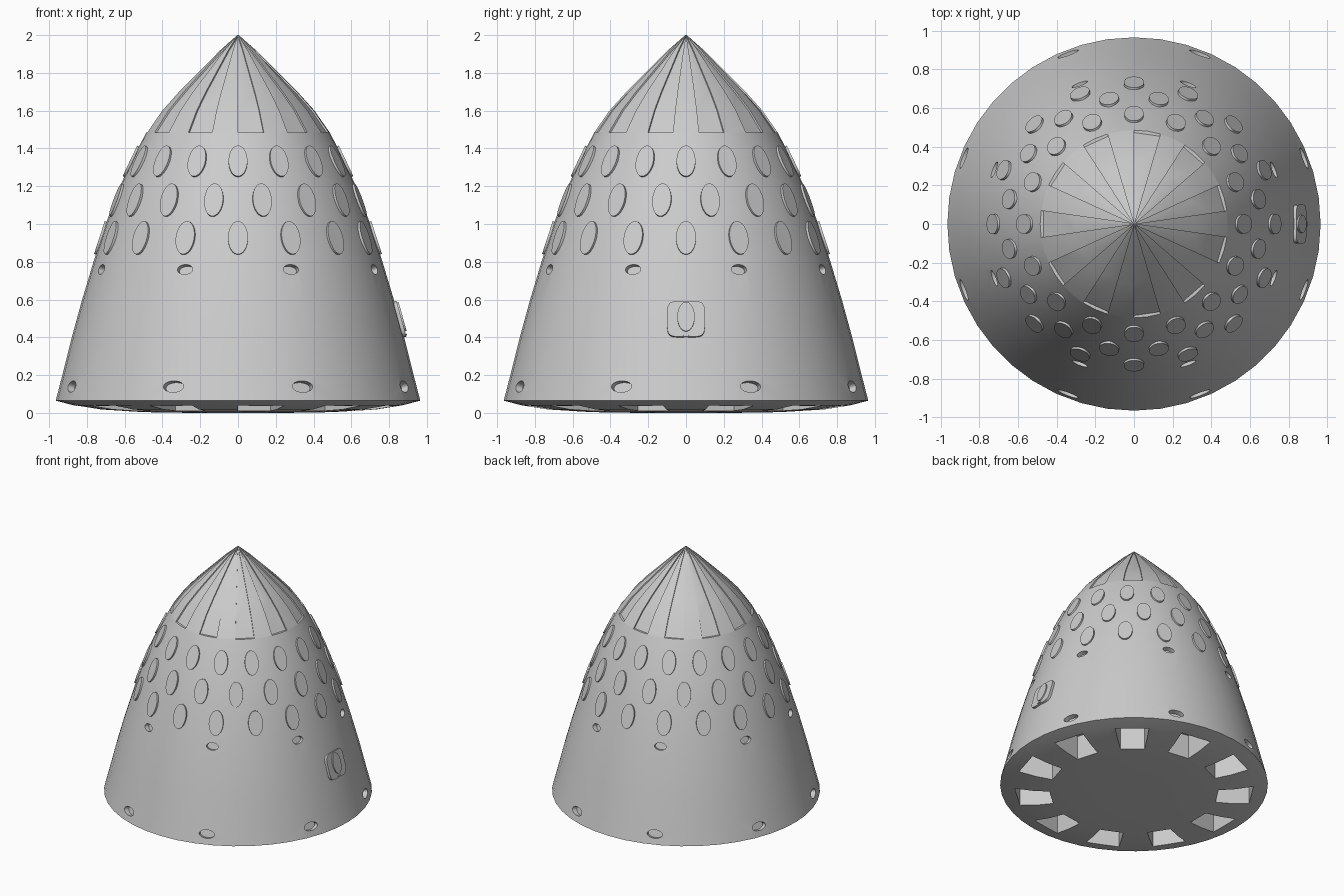
import bpy, bmesh, math
from mathutils import Matrix, Vector

if "Cube" in bpy.data.objects:
    bpy.data.objects.remove(bpy.data.objects["Cube"])

grey = bpy.data.materials.new("hull_grey")
grey.diffuse_color = (0.6, 0.6, 0.6, 1)
grey.use_nodes = True
grey.node_tree.nodes["Principled BSDF"].inputs["Base Color"].default_value = grey.diffuse_color

SIDES = 44
STEP = math.tau / 22            # angular width of one nose gore
FRONT = 1.5 * math.pi
HULL = [(0.965, 0.065), (0.93, 0.2), (0.88, 0.4), (0.825, 0.6), (0.765, 0.8),
        (0.70, 1.0), (0.625, 1.2), (0.53, 1.4), (0.485, 1.485)]
BASE = [(0.5, 0.004), (0.73, 0.018), (0.87, 0.04)]
NOSE = [(0.485, 1.485), (0.405, 1.6), (0.315, 1.7), (0.195, 1.82),
        (0.095, 1.92), (0.004, 2.0)]


def finish(name, bm, angle=30):
    bmesh.ops.recalc_face_normals(bm, faces=bm.faces)
    me = bpy.data.meshes.new(name)
    bm.to_mesh(me)
    bm.free()
    me.materials.append(grey)
    ob = bpy.data.objects.new(name, me)
    bpy.context.collection.objects.link(ob)
    smooth(ob, angle)
    return ob


def smooth(ob, angle=30):
    bpy.ops.object.select_all(action='DESELECT')
    ob.select_set(True)
    bpy.context.view_layer.objects.active = ob
    bpy.ops.object.shade_smooth_by_angle(angle=math.radians(angle))


def polar(r, a, z):
    return Vector((r * math.cos(a), r * math.sin(a), z))


def lathe(bm, profile, n, start=FRONT):
    """Closed solid of revolution, capped at both ends."""
    rings = [[bm.verts.new(polar(r, start + math.tau * i / n, z)) for i in range(n)]
             for r, z in profile]
    for lo, hi in zip(rings, rings[1:]):
        for i in range(n):
            j = (i + 1) % n
            bm.faces.new((lo[i], lo[j], hi[j], hi[i]))
    bm.faces.new(rings[0][::-1])
    bm.faces.new(rings[-1])


def prism(bm, bottom, top):
    b = [bm.verts.new(p) for p in bottom]
    t = [bm.verts.new(p) for p in top]
    n = len(b)
    for i in range(n):
        j = (i + 1) % n
        bm.faces.new((b[i], b[j], t[j], t[i]))
    bm.faces.new(b[::-1])
    bm.faces.new(t)


def frame(a, z):
    """Matrix on the hull: x = around, y = up the slope, z = outward."""
    for (r0, z0), (r1, z1) in zip(HULL, HULL[1:]):
        if z0 <= z <= z1:
            slope = (r1 - r0) / (z1 - z0)
            p = polar(r0 + slope * (z - z0), a, z)
            break
    t = Vector((-math.sin(a), math.cos(a), 0))
    u = polar(slope, a, 1).normalized()
    n = t.cross(u)
    return Matrix((t, u, n)).transposed().to_4x4(), p


def plate(bm, a, z, half_w, half_h, low, high, power=2, count=28):
    """Oval (or rounded square for a high power) plate lying on the hull."""
    m, p = frame(a, z)
    pts = []
    for i in range(count):
        k = math.tau * (i + 0.5) / count
        c, s = math.cos(k), math.sin(k)
        pts.append((math.copysign(abs(c) ** (2 / power), c) * half_w,
                    math.copysign(abs(s) ** (2 / power), s) * half_h))
    prism(bm, [p + m @ Vector((x, y, low)) for x, y in pts],
          [p + m @ Vector((x, y, high)) for x, y in pts])


# Hull with shallow domed underside
bm = bmesh.new()
lathe(bm, [(0.25, 0.0)] + BASE + HULL, SIDES)
hull = finish("hull", bm)

# Cutter: eight ports in two rows and eleven wedge pockets underneath
bm = bmesh.new()
for q in range(4):
    for side in (-1, 1):
        a = q * math.pi / 2 + side * math.radians(21.2)
        plate(bm, a, 0.14, 0.057, 0.031, -0.04, 0.05)
        plate(bm, a, 0.76, 0.043, 0.027, -0.035, 0.05)
for i in range(11):
    a0 = FRONT + 2 * STEP * i
    a1 = a0 + STEP
    ring = [(0.61, a0), (0.86, a0), (0.86, a1), (0.61, a1)]
    prism(bm, [polar(r, a, -0.1) for r, a in ring], [polar(r, a, 0.2) for r, a in ring])
cutter = finish("port_cutter", bm)
cutter.hide_render = True

mod = hull.modifiers.new("ports", 'BOOLEAN')
mod.operation = 'DIFFERENCE'
mod.solver = 'EXACT'
mod.object = cutter
bpy.ops.object.select_all(action='DESELECT')
hull.select_set(True)
bpy.context.view_layer.objects.active = hull
bpy.ops.object.modifier_apply(modifier=mod.name)
bpy.data.objects.remove(cutter)
smooth(hull)

# Recessed faceted core of the nose
bm = bmesh.new()
lathe(bm, [(max(r - 0.012, 0.002), z - (0.012 if r < 0.01 else 0)) for r, z in NOSE], 22)
finish("nose_core", bm, 12)

# Raised ribs alternating with the recessed gores
bm = bmesh.new()
for i in range(11):
    a0 = FRONT + STEP + 2 * STEP * i
    angles = [a0, a0 + STEP / 2, a0 + STEP]
    rows = []
    for r, z in NOSE:
        inner = max(r - 0.03, 0.001)
        row = [polar(inner, angles[0], z)] + [polar(r, a, z) for a in angles]
        row.append(polar(inner, angles[2], z))
        rows.append([bm.verts.new(p) for p in row])
    for lo, hi in zip(rows, rows[1:]):
        for j in range(4):
            bm.faces.new((lo[j], lo[j + 1], hi[j + 1], hi[j]))
    bm.faces.new(rows[-1])
finish("nose_ribs", bm)

# Three staggered rows of oval tiles
bm = bmesh.new()
for z, shift, half_w, half_h in ((0.925, 0, 0.053, 0.092),
                                 (1.125, 0.5, 0.051, 0.092),
                                 (1.33, 0, 0.050, 0.09)):
    for i in range(16):
        plate(bm, (i + shift) * math.tau / 16, z, half_w, half_h, -0.02, 0.010)
finish("oval_tiles", bm)

# Hatch on the right side with an oval window and a small latch
bm = bmesh.new()
plate(bm, 0, 0.495, 0.1, 0.098, -0.03, 0.012, 5, 40)
finish("hatch", bm)
bm = bmesh.new()
plate(bm, 0, 0.505, 0.046, 0.08, 0.0, 0.021)
finish("hatch_window", bm)
bm = bmesh.new()
plate(bm, 0, 0.41, 0.016, 0.005, 0.0, 0.018, 5, 12)
finish("hatch_latch", bm)
